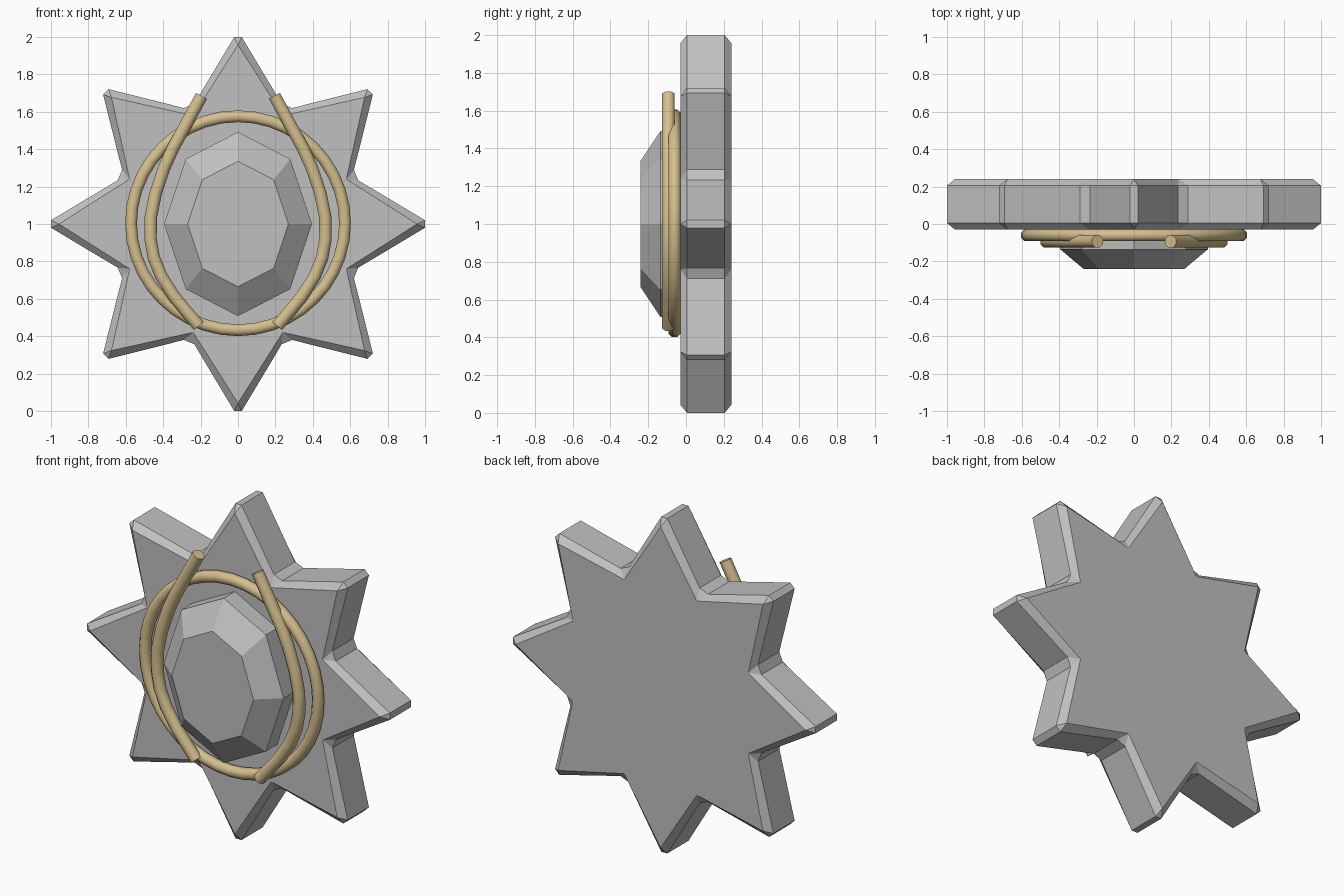
import bpy, bmesh, math
from mathutils import Vector

if "Cube" in bpy.data.objects:
    bpy.data.objects.remove(bpy.data.objects["Cube"])

CZ = 1.0  # height of the centre


def material(name, rgb):
    m = bpy.data.materials.new(name)
    m.diffuse_color = (*rgb, 1)
    m.use_nodes = True
    m.node_tree.nodes["Principled BSDF"].inputs["Base Color"].default_value = m.diffuse_color
    return m


STONE = material("stone_grey", (0.53, 0.53, 0.53))
GOLD = material("pale_gold", (0.66, 0.52, 0.27))


def finish(bm, name, mat, smooth=False):
    bmesh.ops.recalc_face_normals(bm, faces=bm.faces)
    mesh = bpy.data.meshes.new(name)
    bm.to_mesh(mesh)
    bm.free()
    ob = bpy.data.objects.new(name, mesh)
    bpy.context.collection.objects.link(ob)
    mesh.materials.append(mat)
    if smooth:
        bpy.ops.object.select_all(action='DESELECT')
        ob.select_set(True)
        bpy.context.view_layer.objects.active = ob
        bpy.ops.object.shade_smooth_by_angle(angle=math.radians(50))
    return ob


def polar(r, deg):
    a = math.radians(deg)
    return r * math.sin(a), r * math.cos(a)


def loft(bm, rings, closed=False):
    """Bridge equal-length vertex rings and cap (or close) the ends."""
    n = len(rings[0])
    pairs = list(zip(rings, rings[1:])) + ([(rings[-1], rings[0])] if closed else [])
    for a, b in pairs:
        for i in range(n):
            j = (i + 1) % n
            bm.faces.new((a[i], a[j], b[j], b[i]))
    if not closed:
        bm.faces.new(rings[0])
        bm.faces.new(rings[-1])


# Eight-pointed star: blunt tips and notches, chamfered front and back rims
def star():
    bm = bmesh.new()
    rim, face = [], []
    for k in range(8):
        tip, notch = 45 * k, 45 * k + 22.5
        rim += [polar(1.0, tip - 1.15), polar(1.0, tip + 1.15),
                polar(0.684, notch - 2.5), polar(0.684, notch + 2.5)]
        face += [polar(0.957, tip), polar(0.627, notch)]

    def ring(pts, y):
        return [bm.verts.new((x, y, z + CZ)) for x, z in pts]

    mids = []
    for y_face, y_rim in ((-0.03, 0.005), (0.24, 0.205)):
        f, m = ring(face, y_face), ring(rim, y_rim)
        mids.append(m)
        bm.faces.new(f)
        for i in range(16):
            bm.faces.new((f[i], m[2 * i], m[2 * i + 1]))
            bm.faces.new((f[i], m[2 * i + 1], m[(2 * i + 2) % 32], f[(i + 1) % 16]))
    for i in range(32):
        j = (i + 1) % 32
        bm.faces.new((mids[0][i], mids[0][j], mids[1][j], mids[1][i]))
    finish(bm, "star_plate", STONE)


# Faceted oval gem: straight girdle, sloped crown and flat table
def gem():
    bm = bmesh.new()
    rings = []
    for rx, rz, y in ((0.395, 0.492, -0.03), (0.395, 0.492, -0.135), (0.27, 0.335, -0.24)):
        pts = [polar(1, 45 * k) for k in range(8)]
        rings.append([bm.verts.new((rx * x, y, CZ + rz * z)) for x, z in pts])
    loft(bm, rings)
    finish(bm, "oval_gem", STONE)


# Round tube along a path of (x, z) points
def tube(name, path, y, r, sides=8, closed=False):
    bm = bmesh.new()
    pts = [Vector(p) for p in path]
    n, rings = len(pts), []
    for i, p in enumerate(pts):
        a = pts[i - 1] if closed or i > 0 else p
        b = pts[(i + 1) % n] if closed or i < n - 1 else p
        t = (b - a).normalized()
        ring = []
        for k in range(sides):
            ang = 2 * math.pi * (k + 0.5) / sides
            u, v = r * math.cos(ang), r * math.sin(ang)
            ring.append(bm.verts.new((p.x - t.y * u, y + v, p.y + t.x * u)))
        rings.append(ring)
    loft(bm, rings, closed)
    finish(bm, name, GOLD, smooth=True)


star()
gem()

# Round hoop against the star
hoop = [polar(0.572, 360 * k / 40) for k in range(40)]
tube("hoop", [(x, z + CZ + 0.004) for x, z in hoop], -0.06, 0.034, closed=True)

# Pair of bowed cords crossing the hoop
bow = [(0.195, 1.685), (0.29, 1.51), (0.345, 1.41), (0.395, 1.30), (0.44, 1.165),
       (0.466, 1.04), (0.468, 0.92), (0.45, 0.82), (0.41, 0.72), (0.34, 0.61), (0.21, 0.455)]
for side, s in (("right", 1), ("left", -1)):
    tube(side + "_cord", [(s * x, z) for x, z in bow], -0.093, 0.036)
